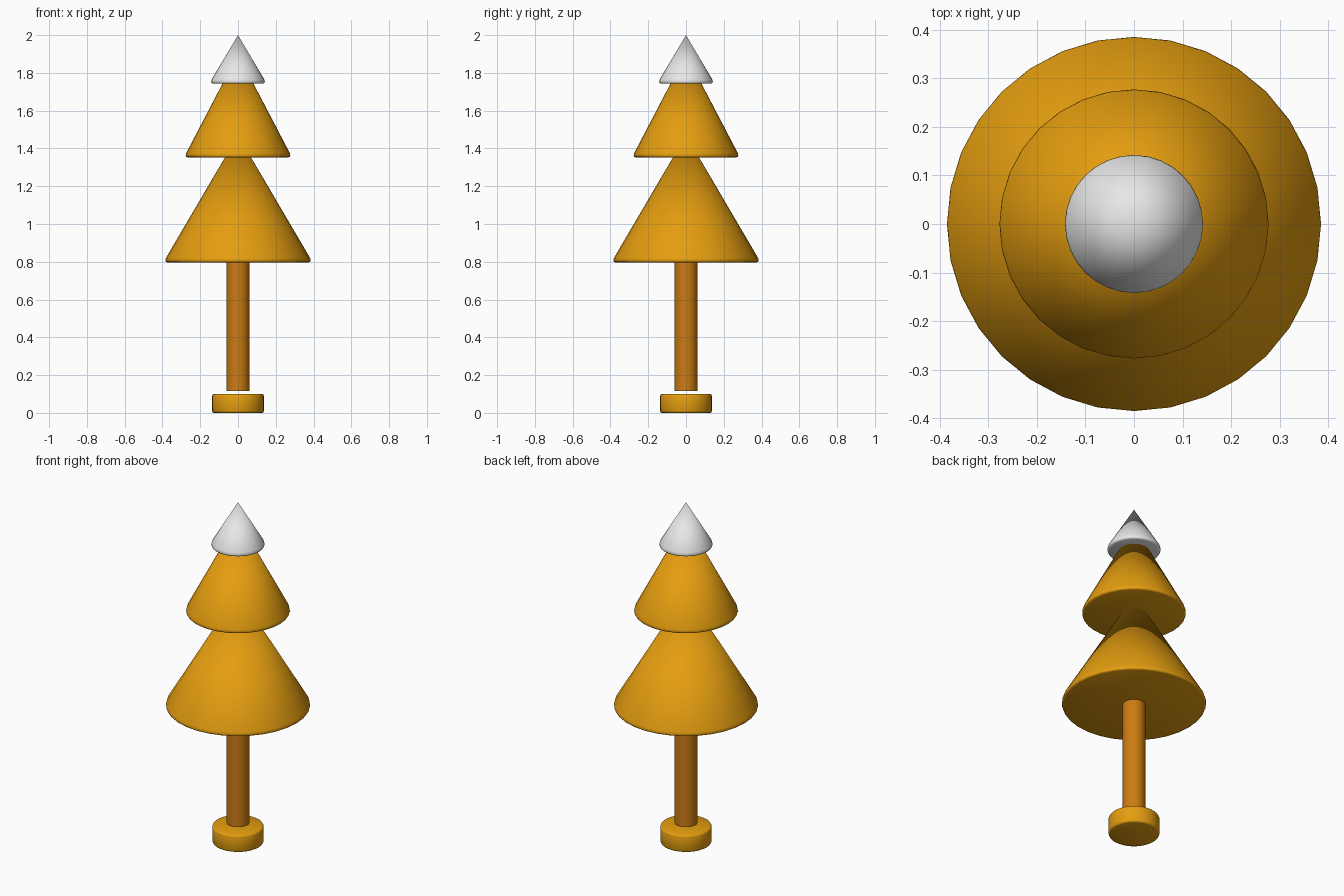
import bpy, bmesh, math

if "Cube" in bpy.data.objects:
    bpy.data.objects.remove(bpy.data.objects["Cube"])

SIDES = 32


def material(name, rgb):
    m = bpy.data.materials.new(name)
    m.diffuse_color = (*rgb, 1)
    m.use_nodes = True
    m.node_tree.nodes["Principled BSDF"].inputs["Base Color"].default_value = m.diffuse_color
    return m


gold = material("golden_orange", (0.78, 0.34, 0.005))
bark = material("bark_orange", (0.60, 0.20, 0.006))
snow = material("snow_white", (0.8, 0.8, 0.8))


def lathe(name, profile, mat):
    """Revolve (radius, z) points, listed bottom to top, about the z axis."""
    bm = bmesh.new()
    rings = []
    for r, z in profile:
        n = SIDES if r > 0 else 1
        rings.append([bm.verts.new((r * math.sin(2 * math.pi * i / SIDES),
                                    -r * math.cos(2 * math.pi * i / SIDES), z))
                      for i in range(n)])
    for a, b in zip(rings, rings[1:]):
        for i in range(SIDES):
            j = (i + 1) % SIDES
            bm.faces.new((a[i], a[j], b[0]) if len(b) == 1
                         else (a[i], a[j], b[j], b[i]))
    bm.faces.new(rings[0][::-1])
    if len(rings[-1]) > 1:
        bm.faces.new(rings[-1])
    bmesh.ops.recalc_face_normals(bm, faces=bm.faces)
    mesh = bpy.data.meshes.new(name)
    bm.to_mesh(mesh)
    bm.free()
    mesh.materials.append(mat)
    ob = bpy.data.objects.new(name, mesh)
    bpy.context.collection.objects.link(ob)
    bpy.ops.object.select_all(action='DESELECT')
    ob.select_set(True)
    bpy.context.view_layer.objects.active = ob
    bpy.ops.object.shade_smooth_by_angle(angle=math.radians(50))
    return ob


def tier(name, radius, bottom, apex, mat):
    """Cone with a softly rounded lower rim."""
    lathe(name, [(radius - 0.010, bottom), (radius - 0.003, bottom + 0.003),
                 (radius, bottom + 0.010), (radius - 0.003, bottom + 0.023),
                 (0, apex)], mat)


# Round foot with softened edges
R, H = 0.137, 0.10
lathe("foot", [(R - 0.010, 0), (R - 0.003, 0.003), (R, 0.010),
               (R, H - 0.010), (R - 0.003, H - 0.003), (R - 0.010, H)], gold)

# Trunk, floating just above the foot
lathe("trunk", [(0.061, 0.115), (0.061, 0.83)], bark)

# Foliage tiers and snowy tip
tier("lower_foliage", 0.385, 0.797, 1.47, gold)
tier("upper_foliage", 0.277, 1.353, 1.90, gold)
tier("snow_cap", 0.142, 1.743, 2.0, snow)
